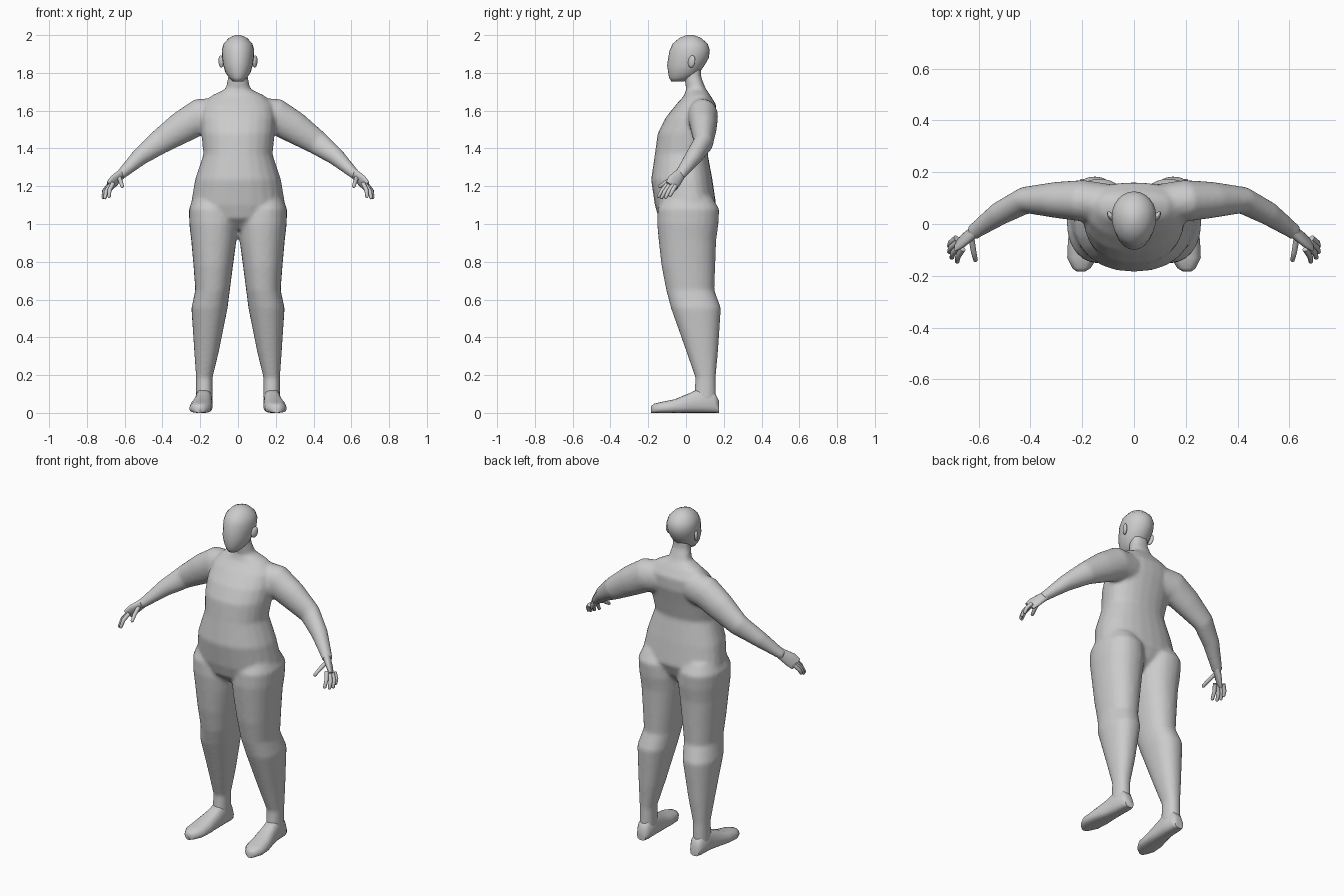
import bpy, bmesh, math
from mathutils import Vector, Matrix

grey = bpy.data.materials.new("plain_grey")
grey.diffuse_color = (0.6, 0.6, 0.6, 1)


def shape(a, p):
    """Point on a rounded-box curve; p = 1 is an ellipse."""
    c, s = math.cos(a), math.sin(a)
    return math.copysign(abs(c) ** p, c), math.copysign(abs(s) ** p, s)


def ring(x, w, y0, y1, z, p=0.9, n=24, bias=0.5):
    """Horizontal section between y0 and y1, widest at the bias point."""
    m = y0 + (y1 - y0) * bias
    pts = []
    for i in range(n):
        c, s = shape(2 * math.pi * i / n, p)
        pts.append(Vector((x + w * c, m + s * ((y1 - m) if s > 0 else (m - y0)), z)))
    return pts


def loft(bm, rings, sides=(1,)):
    """Skin a list of rings, optionally on both sides of the body."""
    for s in sides:
        rows = [[bm.verts.new((s * v.x, v.y, v.z)) for v in r] for r in rings]
        n = len(rows[0])
        for a, b in zip(rows, rows[1:]):
            for i in range(n):
                j = (i + 1) % n
                bm.faces.new((a[i], a[j], b[j], b[i]))
        bm.faces.new(rows[0][::-1])
        bm.faces.new(rows[-1])


def tube(path, hint=(0, 1, 0), n=16):
    """Rings across a path of (point, thickness, width along hint)."""
    pts = [Vector(p[0]) for p in path]
    rings = []
    for i, (_, rn, rw) in enumerate(path):
        t = (pts[min(i + 1, len(pts) - 1)] - pts[max(i - 1, 0)]).normalized()
        h = Vector(hint)
        w = (h - t * h.dot(t)).normalized()
        u = t.cross(w)
        rings.append([pts[i] + u * rn * math.cos(2 * math.pi * k / n)
                      + w * rw * math.sin(2 * math.pi * k / n) for k in range(n)])
    return rings


def finish(name, bm, angle=60):
    bmesh.ops.recalc_face_normals(bm, faces=bm.faces)
    me = bpy.data.meshes.new(name)
    bm.to_mesh(me)
    bm.free()
    me.materials.append(grey)
    ob = bpy.data.objects.new(name, me)
    bpy.context.collection.objects.link(ob)
    bpy.ops.object.select_all(action='DESELECT')
    ob.select_set(True)
    bpy.context.view_layer.objects.active = ob
    bpy.ops.object.shade_smooth_by_angle(angle=math.radians(angle))
    return ob


BOTH = (1, -1)

# Torso and neck: z, half width, front y, back y
torso = [(0.97, 0.08, -0.08, 0.08), (1.03, 0.20, -0.145, 0.13), (1.10, 0.25, -0.165, 0.16),
         (1.235, 0.228, -0.185, 0.14), (1.37, 0.183, -0.165, 0.115), (1.48, 0.195, -0.15, 0.14),
         (1.56, 0.20, -0.11, 0.16), (1.63, 0.19, -0.055, 0.16), (1.68, 0.14, -0.01, 0.13),
         (1.715, 0.065, 0.0, 0.105), (1.78, 0.052, -0.01, 0.08), (1.84, 0.05, -0.01, 0.08)]
body = bmesh.new()
loft(body, [ring(0, w, a, b, z, bias=0.6) for z, w, a, b in torso])

# Legs: z, inner x, outer x, front y, back y
legs = [(1.14, 0.04, 0.235, -0.12, 0.14), (1.08, 0.01, 0.26, -0.15, 0.176),
        (1.0, 0.0, 0.258, -0.153, 0.172), (0.915, 0.008, 0.248, -0.145, 0.16),
        (0.78, 0.026, 0.236, -0.13, 0.155), (0.65, 0.043, 0.226, -0.105, 0.15),
        (0.555, 0.055, 0.247, -0.08, 0.185), (0.33, 0.10, 0.232, 0.0, 0.17),
        (0.185, 0.135, 0.222, 0.05, 0.157), (0.06, 0.135, 0.222, 0.04, 0.16)]
loft(body, [ring((a + b) / 2, (b - a) / 2, f, k, z) for z, a, b, f, k in legs], BOTH)

# Arms, from inside the shoulder to the wrist
arm = [((0.10, 0.08, 1.58), 0.09, 0.075), ((0.20, 0.09, 1.57), 0.095, 0.08),
       ((0.30, 0.093, 1.51), 0.085, 0.07), ((0.42, 0.092, 1.43), 0.065, 0.052),
       ((0.52, 0.04, 1.355), 0.047, 0.046), ((0.605, -0.02, 1.275), 0.03, 0.033),
       ((0.625, -0.036, 1.258), 0.027, 0.032)]
loft(body, tube(arm, n=24), BOTH)

# Blend torso, legs and arms into one skin
body_ob = finish("body", body)
rm = body_ob.modifiers.new("blend", 'REMESH')
rm.mode = 'VOXEL'
rm.voxel_size = 0.011
rm.use_smooth_shade = True
sm = body_ob.modifiers.new("soften", 'SMOOTH')
sm.factor = 0.5
sm.iterations = 5
for m in ("blend", "soften"):
    bpy.ops.object.modifier_apply(modifier=m)
for poly in body_ob.data.polygons:
    poly.use_smooth = True
    poly.material_index = 0

# Head: z, half width, front y, back y
head = [(1.755, 0.028, -0.078, -0.01), (1.775, 0.047, -0.09, 0.04), (1.80, 0.066, -0.094, 0.07),
        (1.84, 0.078, -0.1, 0.098), (1.88, 0.084, -0.094, 0.121), (1.92, 0.086, -0.087, 0.126),
        (1.955, 0.076, -0.07, 0.114), (1.985, 0.048, -0.035, 0.08), (2.0, 0.015, 0.005, 0.04)]
bm = bmesh.new()
loft(bm, [ring(0, w, a, b, z, p=1, bias=0.55) for z, w, a, b in head])
finish("head", bm, 80)

# Ears
bm = bmesh.new()
for s in BOTH:
    mat = (Matrix.Translation((s * 0.09, 0.03, 1.86)) @ Matrix.Rotation(-s * 0.5, 4, 'Z')
           @ Matrix.Rotation(-0.2, 4, 'X') @ Matrix.Diagonal((0.011, 0.021, 0.033, 1)))
    bmesh.ops.create_uvsphere(bm, u_segments=12, v_segments=8, radius=1, matrix=mat)
finish("ears", bm)

# Feet: y, centre x, half width, top z
foot = [(0.174, 0.178, 0.028, 0.065), (0.15, 0.178, 0.042, 0.11), (0.08, 0.18, 0.045, 0.135),
        (0.02, 0.185, 0.05, 0.105), (-0.06, 0.195, 0.06, 0.072), (-0.13, 0.2, 0.058, 0.058),
        (-0.17, 0.203, 0.036, 0.048), (-0.184, 0.205, 0.016, 0.036)]
bm = bmesh.new()
rings = []
for y, x, w, top in foot:
    pts = [shape(2 * math.pi * i / 20, 0.65) for i in range(20)]
    rings.append([Vector((x + w * c * (1 - 0.2 * max(s, 0)), y, top * (s + 1) / 2))
                  for c, s in pts])
loft(bm, rings, BOTH)
finish("feet", bm)

# Palms, flattened across the knuckles
across = (0.03, -0.045, 0.01)
bm = bmesh.new()
palm = [((0.60, -0.016, 1.28), 0.024, 0.026), ((0.632, -0.042, 1.25), 0.02, 0.034),
        ((0.66, -0.064, 1.225), 0.017, 0.04), ((0.682, -0.08, 1.2), 0.011, 0.036)]
loft(bm, tube(palm, across), BOTH)

# Fingers and thumb: root, knuckle, tip
fingers = [((0.662, -0.096, 1.215), (0.680, -0.125, 1.18), (0.683, -0.146, 1.145)),
           ((0.674, -0.084, 1.21), (0.699, -0.112, 1.172), (0.704, -0.130, 1.138)),
           ((0.682, -0.070, 1.205), (0.708, -0.092, 1.172), (0.713, -0.108, 1.140)),
           ((0.686, -0.055, 1.203), (0.709, -0.072, 1.175), (0.713, -0.085, 1.150)),
           ((0.628, -0.055, 1.245), (0.620, -0.105, 1.222), (0.612, -0.140, 1.198))]
for a, b, c in fingers:
    end = Vector(c) + (Vector(c) - Vector(b)).normalized() * 0.006
    loft(bm, tube([(a, 0.012, 0.012), (b, 0.011, 0.011), (c, 0.009, 0.009),
                   (end, 0.004, 0.004)], across, 10), BOTH)
finish("hands", bm)
